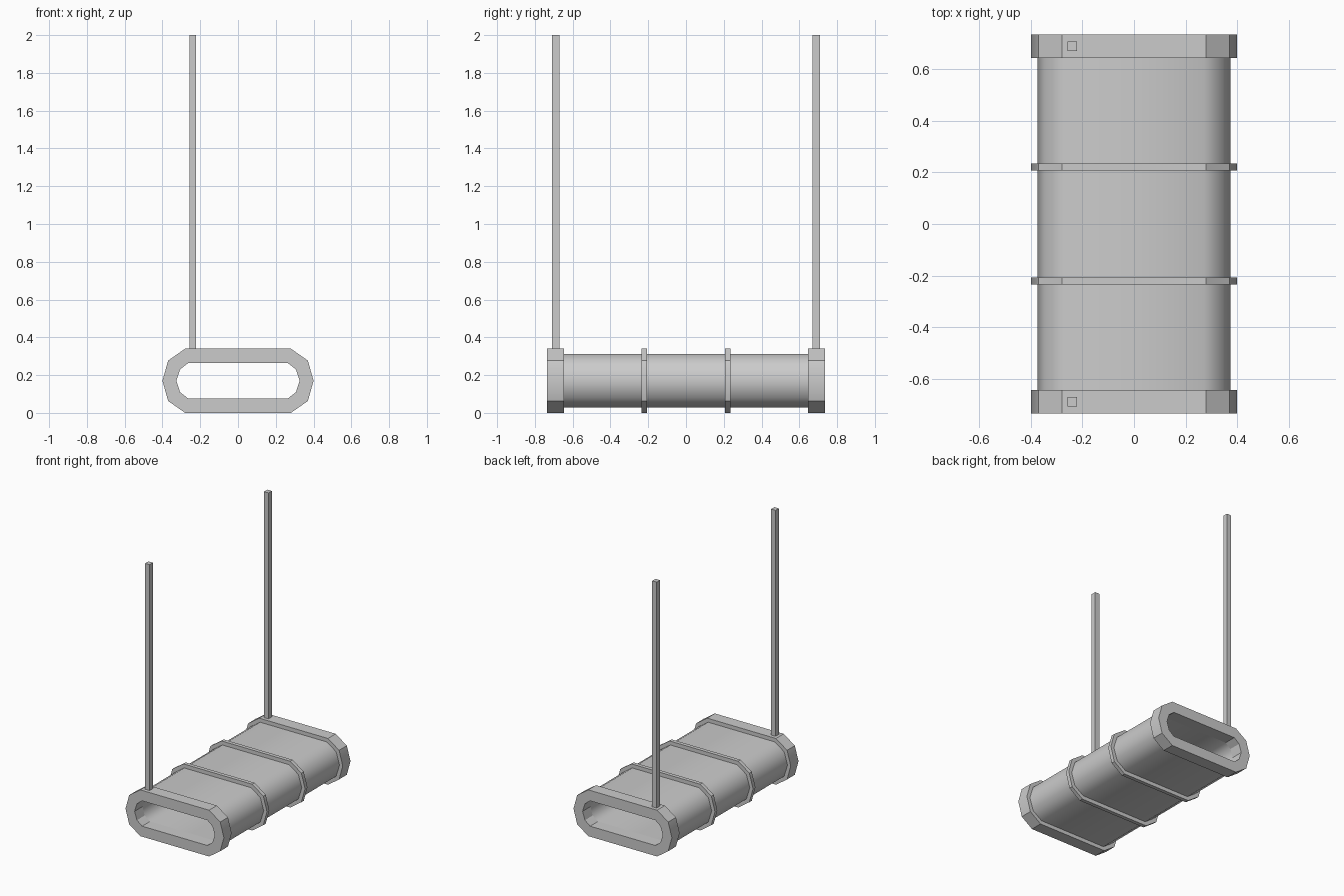
import bpy
import bmesh
import math

if "Cube" in bpy.data.objects:
    bpy.data.objects.remove(bpy.data.objects["Cube"])

MID = 0.17  # height of the tube axis


def profile(a, b, c, d, h):
    """Closed flattened ring: flat half-width a, shoulder (b, d), tip c, half-height h."""
    right = [(a, -h), (b, -d), (c, 0), (b, d), (a, h)]
    return right + [(-x, -z) for x, z in right]


COLLAR = profile(0.28, 0.37, 0.40, 0.107, 0.17)
BODY = profile(0.272, 0.346, 0.374, 0.09, 0.142)
CORE = profile(0.27, 0.335, 0.36, 0.082, 0.13)
BORE = profile(0.265, 0.307, 0.326, 0.06, 0.093)


def tube(name, outer, inner, y0, y1, angle):
    """Hollow tube along y between an outer and an inner profile."""
    bm = bmesh.new()
    loops = [[bm.verts.new((x, y, MID + z)) for x, z in prof]
             for prof, y in ((outer, y0), (outer, y1), (inner, y1), (inner, y0))]
    n = len(outer)
    for k in range(4):
        p, q = loops[k], loops[(k + 1) % 4]
        for i in range(n):
            j = (i + 1) % n
            bm.faces.new((p[i], p[j], q[j], q[i]))
    bmesh.ops.recalc_face_normals(bm, faces=bm.faces)
    mesh = bpy.data.meshes.new(name)
    bm.to_mesh(mesh)
    bm.free()
    ob = bpy.data.objects.new(name, mesh)
    bpy.context.collection.objects.link(ob)
    bpy.ops.object.select_all(action='DESELECT')
    ob.select_set(True)
    bpy.context.view_layer.objects.active = ob
    bpy.ops.object.shade_smooth_by_angle(angle=math.radians(angle))
    return ob


# Main hollow body
tube("tube_body", BODY, BORE, -0.645, 0.645, 50)

for side, s in (("front", -1), ("back", 1)):
    # Thick end collar and thin strap band
    tube(side + "_collar", COLLAR, BORE, s * 0.645, s * 0.735, 34)
    tube(side + "_band", COLLAR, CORE, s * 0.207, s * 0.235, 34)
    # Hanging rod standing on the collar
    bpy.ops.mesh.primitive_cube_add(size=1, location=(-0.24, s * 0.69, 1.165))
    rod = bpy.context.object
    rod.name = side + "_hanging_rod"
    rod.scale = (0.036, 0.038, 1.67)
